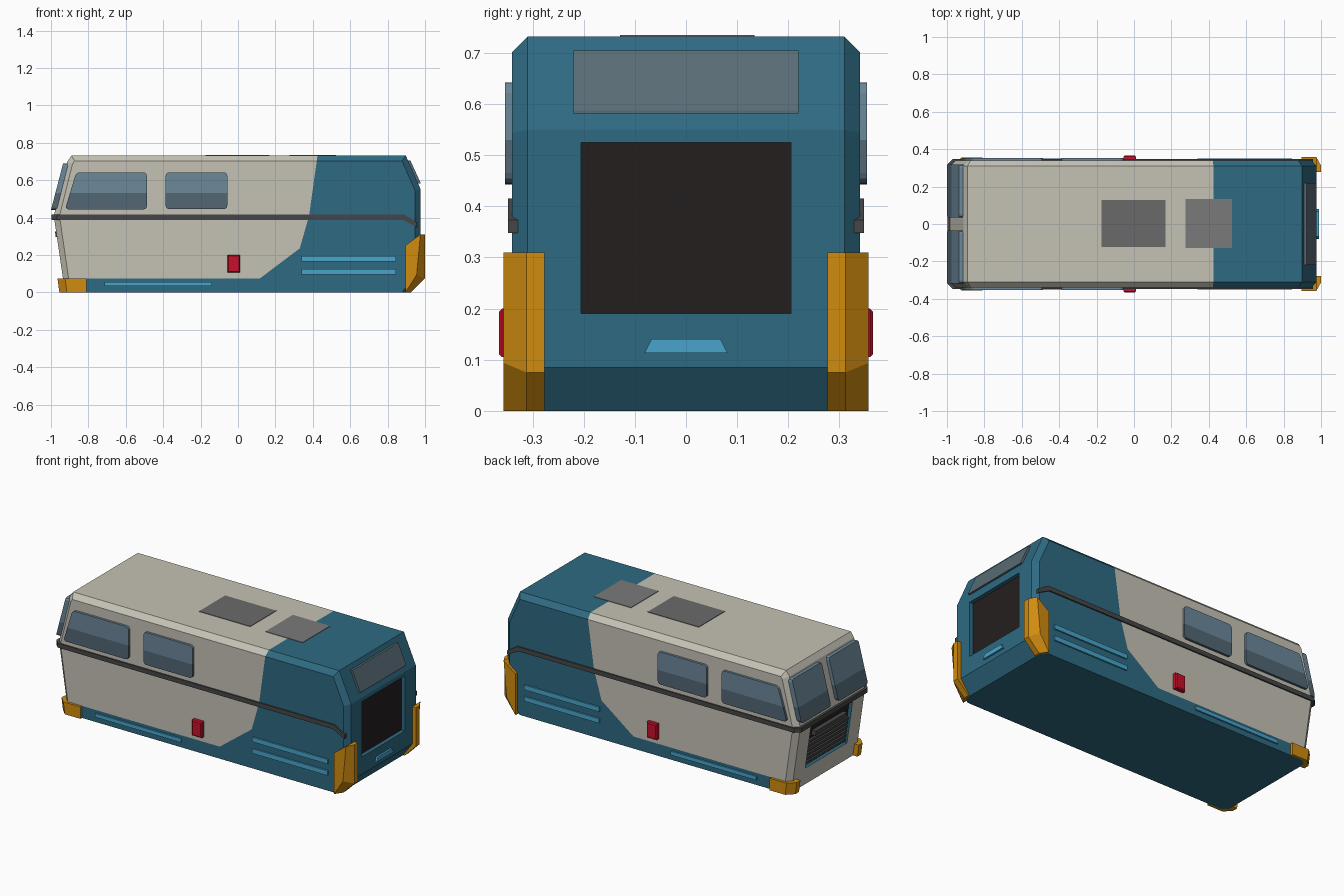
import bpy, bmesh
from mathutils import Vector

if "Cube" in bpy.data.objects:
    bpy.data.objects.remove(bpy.data.objects["Cube"])


def colour(name, r, g, b):
    m = bpy.data.materials.new(name)
    m.diffuse_color = [(c / 255 / 12.92 if c < 11 else ((c / 255 + 0.055) / 1.055) ** 2.4)
                       for c in (r, g, b)] + [1]
    m.use_nodes = True
    m.node_tree.nodes["Principled BSDF"].inputs["Base Color"].default_value = m.diffuse_color
    return m


TEAL = colour("teal", 46, 106, 130)
CREAM = colour("cream", 197, 194, 181)
GLASS = colour("glass", 108, 136, 154)
GLASS_LOW = colour("glass_low", 82, 103, 117)
SMOKE = colour("smoke", 90, 108, 118)
TRIM = colour("trim", 70, 70, 72)
ROOF_DARK = colour("roof_dark", 106, 106, 106)
ROOF_GREY = colour("roof_grey", 122, 122, 122)
BLACK = colour("black", 36, 31, 31)
BLUE = colour("light_blue", 72, 165, 203)
AMBER = colour("amber", 208, 140, 16)
RED = colour("red", 200, 15, 42)


def prism(name, pts, a, b, mats, axis='y', mirror=False, bevel=None, width=0.02, segs=1, split=None):
    """Extrude a 2D outline (xz along y, yz along x) from a to b, optionally mirrored in y."""
    bm = bmesh.new()
    put = (lambda p, d: (p[0], d, p[1])) if axis == 'y' else (lambda p, d: (d, p[0], p[1]))
    lo = [bm.verts.new(put(p, a)) for p in pts]
    hi = [bm.verts.new(put(p, b)) for p in pts]
    n = len(pts)
    bm.faces.new(lo)
    bm.faces.new(hi[::-1])
    for i in range(n):
        bm.faces.new((lo[i], hi[i], hi[(i + 1) % n], lo[(i + 1) % n]))
    bmesh.ops.recalc_face_normals(bm, faces=bm.faces)
    if bevel:
        es = [e for e in bm.edges if bevel(*[v.co for v in e.verts])]
        bmesh.ops.bevel(bm, geom=es, offset=width, segments=segs, profile=0.5, affect='EDGES')
    if split:
        bmesh.ops.bisect_plane(bm, geom=bm.verts[:] + bm.edges[:] + bm.faces[:],
                               plane_co=(0, 0, split), plane_no=(0, 0, 1))
        for f in bm.faces:
            f.material_index = int(f.calc_center_median().z < split)
    if mirror:
        dup = bmesh.ops.duplicate(bm, geom=bm.verts[:] + bm.edges[:] + bm.faces[:])["geom"]
        for v in dup:
            if isinstance(v, bmesh.types.BMVert):
                v.co.y *= -1
        bmesh.ops.reverse_faces(bm, faces=[f for f in dup if isinstance(f, bmesh.types.BMFace)])
    me = bpy.data.meshes.new(name)
    bm.to_mesh(me)
    bm.free()
    for m in mats:
        me.materials.append(m)
    ob = bpy.data.objects.new(name, me)
    bpy.context.collection.objects.link(ob)
    return ob


def rect(x0, x1, z0, z1):
    return [(x0, z0), (x1, z0), (x1, z1), (x0, z1)]


def along_y(p, q):
    return abs(p.x - q.x) + abs(p.z - q.z) < 1e-5


# Body shell with chamfered side outlines
W = 0.34
outline = [(-0.925, 0), (0.915, 0), (0.977, 0.085), (0.977, 0.55), (0.897, 0.732),
           (-0.89, 0.732), (-0.912, 0.70), (-0.985, 0.41)]
body = prism("body", outline, -W, W, [TEAL, CREAM],
             bevel=lambda p, q: abs(p.y - q.y) < 1e-5 and p.z + q.z > 1e-4, width=0.03)

# Two-tone paint: cut the shell along the paint line
line = [(0.425, 0.732), (0.38, 0.41), (0.33, 0.235), (0.115, 0.073), (-1.0, 0.073)]
planes = []
for (x0, z0), (x1, z1) in zip(line, line[1:]):
    planes.append((Vector((x0, 0, z0)), Vector((z1 - z0, 0, x0 - x1)).normalized()))
bm = bmesh.new()
bm.from_mesh(body.data)
for co, no in planes:
    bmesh.ops.bisect_plane(bm, geom=bm.verts[:] + bm.edges[:] + bm.faces[:], plane_co=co, plane_no=no)
for f in bm.faces:
    c = f.calc_center_median()
    nose = f.normal.x < -0.9
    f.material_index = int(nose or all((c - co).dot(no) > 0 for co, no in planes))
bm.to_mesh(body.data)
bm.free()


# Recesses in both ends
def nose_x(z):
    return -0.985 + (0.41 - z) * 0.06 / 0.41


def nose_strip(z0, z1, out, back):
    return [(nose_x(z0) - out, z0), (nose_x(z1) - out, z1), (nose_x(z1) + back, z1), (nose_x(z0) + back, z0)]


cutters = [prism("tail_cutter", rect(0.947, 1.05, 0.19, 0.525), -0.205, 0.205, [TEAL]),
           prism("nose_cutter", nose_strip(0.11, 0.37, 0.05, 0.03), -0.2, 0.2, [TEAL])]
for c in cutters:
    mod = body.modifiers.new(c.name, 'BOOLEAN')
    mod.operation, mod.solver, mod.object = 'DIFFERENCE', 'EXACT', c
    c.hide_render = True
    c.hide_set(True)
prism("tail_panel", rect(0.94, 0.953, 0.19, 0.525), -0.205, 0.205, [BLACK])
prism("nose_grille_back", nose_strip(0.11, 0.37, -0.022, 0.035), -0.2, 0.2, [BLACK])
for i in range(6):
    z = 0.125 + i * 0.027
    prism("nose_slat", nose_strip(z, z + 0.016, -0.006, 0.03), -0.19, 0.19, [TRIM])
prism("nose_grille_bar", nose_strip(0.295, 0.325, 0.006, 0.03), -0.15, 0.15, [TRIM])

# Belt trim round the nose and down to the tail on both sides
prism("belt_trim", rect(-0.998, 0.88, 0.388, 0.415), -0.348, 0.348, [TRIM],
      bevel=lambda p, q: abs(p.z - q.z) > 0.01 and p.x < -0.9, width=0.03)
prism("belt_trim_end", [(0.88, 0.388), (0.958, 0.348), (0.958, 0.373), (0.89, 0.415), (0.88, 0.415)],
      0.31, 0.348, [TRIM], mirror=True)

# Side windows
for pts in ([(-0.925, 0.443), (-0.487, 0.443), (-0.487, 0.642), (-0.865, 0.642)],
            rect(-0.387, -0.057, 0.445, 0.642)):
    prism("side_window", pts, 0.33, 0.354, [GLASS, GLASS_LOW], mirror=True,
          bevel=along_y, width=0.02, segs=3, split=0.53)

# Windscreens and sloping tail window
prism("windscreen", [(-1.0, 0.44), (-0.935, 0.69), (-0.90, 0.69), (-0.965, 0.44)], 0.035, 0.318,
      [GLASS, GLASS_LOW], mirror=True, split=0.53,
      bevel=lambda p, q: abs(p.z - q.z) < 1e-5 and abs(p.y - q.y) < 1e-5, width=0.015, segs=2)
prism("tail_window", [(0.922, 0.705), (0.975, 0.588), (0.975, 0.582), (0.95, 0.582), (0.89, 0.705)],
      -0.22, 0.22, [SMOKE])

# Corner bumpers
prism("rear_bumper", [(0.895, 0), (0.925, 0), (1.0, 0.075), (1.0, 0.31), (0.975, 0.31), (0.895, 0.25)],
      0.277, 0.357, [AMBER], mirror=True, width=0.045,
      bevel=lambda p, q: p.y > 0.35 and q.y > 0.35 and min(p.x, q.x) > 0.92 and max(p.z, q.z) < 0.32
      and abs(p.z - q.z) > 0.01)
prism("front_bumper", [(-0.955, 0), (-0.81, 0), (-0.81, 0.073), (-0.965, 0.073)],
      0.28, 0.355, [AMBER], mirror=True, width=0.04,
      bevel=lambda p, q: p.y > 0.35 and q.y > 0.35 and max(p.x, q.x) < -0.9)

# Light blue strips on sides and tail
for r in (rect(0.34, 0.845, 0.166, 0.194), rect(0.34, 0.845, 0.096, 0.124), rect(-0.715, -0.14, 0.033, 0.056)):
    prism("side_strip", r, 0.33, 0.349, [BLUE], mirror=True)
prism("tail_light_bar", [(-0.081, 0.113), (0.081, 0.113), (0.068, 0.14), (-0.068, 0.14)],
      0.96, 0.988, [BLUE], axis='x')

# Red side boxes with a raised centre
prism("red_box", rect(-0.056, 0.011, 0.105, 0.2), 0.33, 0.366, [RED], mirror=True, width=0.006,
      bevel=lambda p, q: p.y > 0.36 and q.y > 0.36)

# Roof panels
prism("roof_panel_front", rect(-0.175, 0.168, 0.72, 0.735), -0.123, 0.127, [ROOF_DARK])
prism("roof_panel_rear", rect(0.275, 0.525, 0.72, 0.735), -0.129, 0.134, [ROOF_GREY])
